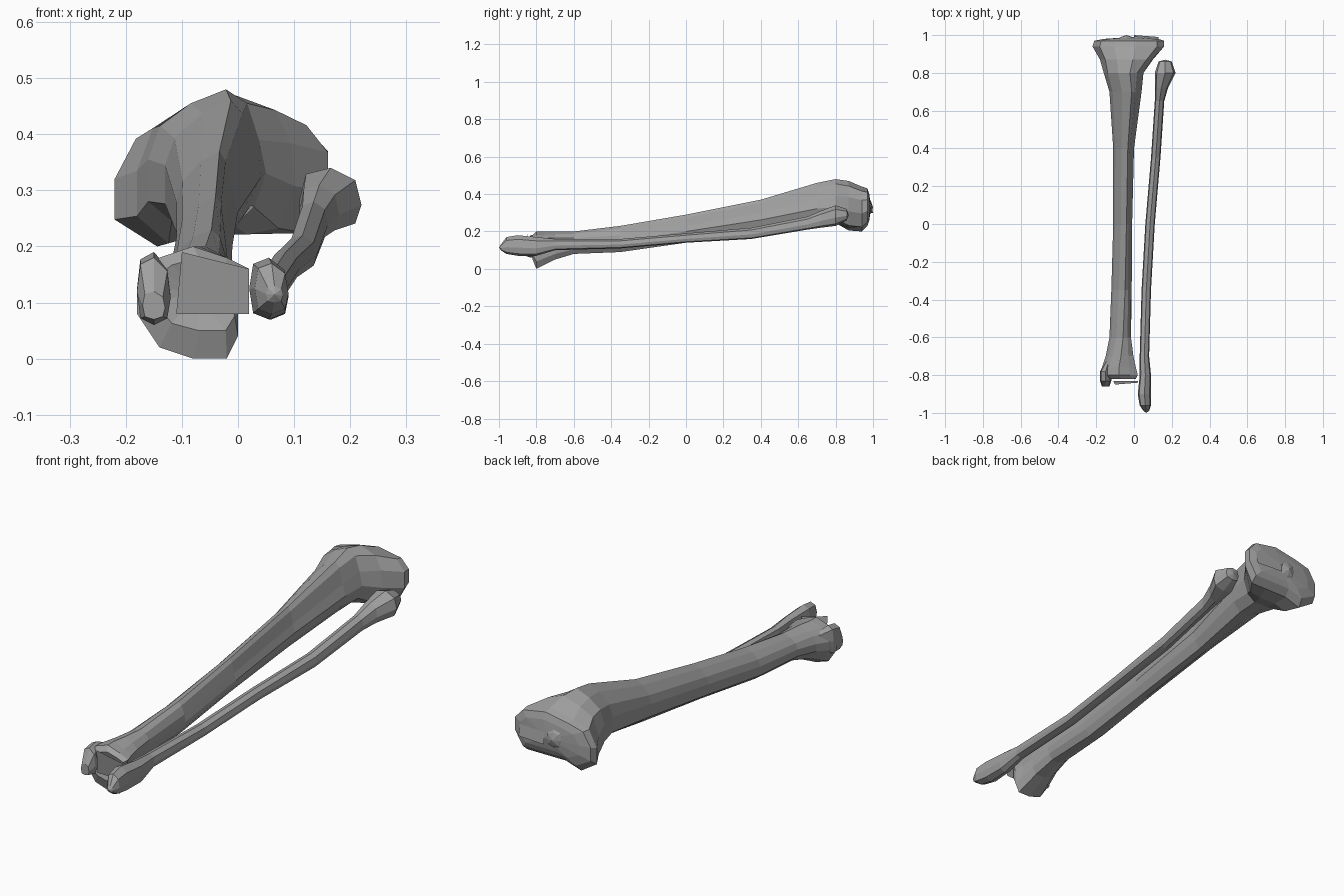
import bpy
import bmesh
from mathutils import Vector

cube = bpy.data.objects.get("Cube")
if cube:
    bpy.data.objects.remove(cube, do_unlink=True)

bone = bpy.data.materials.new("bone grey")
bone.use_nodes = True
grey = (.35, .35, .35, 1)
bone.diffuse_color = grey
bone.node_tree.nodes["Principled BSDF"].inputs["Base Color"].default_value = grey

# Cross-sections in a unit box, counted from the front crest round the inner side
SHAFT = [(.7, 1), (.4, .9), (.1, .7), (0, .5), (0, .2), (.2, .1),
         (.4, 0), (.7, 0), (.9, .2), (1, .4), (.9, .6), (.8, .9)]
HEAD = [(.6, 1), (.3, .9), (.1, .8), (0, .5), (0, .2), (.2, 0),
        (.4, .1), (.7, .1), (.9, .1), (1, .4), (1, .7), (.9, .9)]
ANKLE = [(.5, 1), (.2, .9), (.1, .8), (0, .6), (0, .4), (.2, .1),
         (.5, 0), (.8, 0), (.9, .2), (.9, .5), (1, .8), (.8, .9)]
SLIM = [(.1, .9), (.5, 1), (.9, .8), (1, .4), (.9, .1), (.5, 0), (.1, .1), (0, .5)]


def blend(first, second, amount):
    """Mix two cross-sections point by point."""
    return [Vector(p).lerp(Vector(q), amount) for p, q in zip(first, second)]


def finish(name, bm):
    """Turn the built faces into a named object with the bone colour."""
    bmesh.ops.recalc_face_normals(bm, faces=bm.faces)
    mesh = bpy.data.meshes.new(name)
    bm.to_mesh(mesh)
    bm.free()
    mesh.materials.append(bone)
    obj = bpy.data.objects.new(name, mesh)
    bpy.context.scene.collection.objects.link(obj)


def add_ring(bm, section, y, left, right, low, high):
    """Place one cross-section in the box given by its sides."""
    return [bm.verts.new((left + (right - left) * u, y, low + (high - low) * v))
            for u, v in section]


def add_cap(bm, ring, push):
    """Close a ring with a fan around a centre moved along the bone."""
    centre = sum((vert.co for vert in ring), Vector()) / len(ring)
    centre.y += push
    hub = bm.verts.new(centre)
    for vert, following in zip(ring, ring[1:] + ring[:1]):
        bm.faces.new((vert, following, hub))


def loft(name, stations, start_push, end_push):
    """Join a run of stations, each a cross-section followed by its box."""
    bm = bmesh.new()
    rings = [add_ring(bm, *station) for station in stations]
    for ring, after in zip(rings, rings[1:]):
        turned, after_turned = ring[1:] + ring[:1], after[1:] + after[:1]
        for corners in zip(ring, turned, after_turned, after):
            bm.faces.new(corners)
    add_cap(bm, rings[0], start_push)
    add_cap(bm, rings[-1], end_push)
    finish(name, bm)


def plate(name, *corners):
    """Make one thin flat face."""
    bm = bmesh.new()
    bm.faces.new([bm.verts.new(corner) for corner in corners])
    finish(name, bm)


# Shin bone, from the ankle end to the knee end
loft("shin_bone", [
    (ANKLE, -.82, -.15, .01, .05, .18),
    (ANKLE, -.8, -.18, .02, 0, .2),
    (ANKLE, -.76, -.17, .01, .02, .2),
    (blend(SHAFT, ANKLE, .8), -.7, -.15, 0, .05, .2),
    (blend(SHAFT, ANKLE, .5), -.6, -.13, -.01, .08, .2),
    (blend(SHAFT, ANKLE, .2), -.35, -.12, -.01, .09, .23),
    (SHAFT, 0, -.11, -.01, .14, .29),
    (SHAFT, .4, -.11, 0, .19, .37),
    (blend(SHAFT, HEAD, .1), .7, -.13, .04, .23, .46),
    (blend(SHAFT, HEAD, .4), .8, -.16, .05, .23, .48),
    (blend(SHAFT, HEAD, .8), .87, -.18, .1, .2, .47),
    (HEAD, .94, -.22, .16, .2, .44),
    (HEAD, .97, -.21, .16, .23, .43),
    (HEAD, .98, -.16, .13, .26, .4),
], start_push=.02, end_push=.01)

# Inner ankle knob
loft("inner_ankle_knob", [
    (SLIM, -.73, -.15, -.12, .1, .17),
    (SLIM, -.78, -.18, -.12, .06, .19),
    (SLIM, -.83, -.18, -.12, .06, .18),
    (SLIM, -.86, -.17, -.13, .07, .12),
], start_push=0, end_push=0)

# Calf bone, from the outer ankle knob to its head
loft("calf_bone", [
    (SLIM, -.99, .05, .08, .1, .13),
    (SLIM, -.96, .03, .09, .08, .17),
    (SLIM, -.9, .02, .09, .07, .18),
    (SLIM, -.8, .03, .09, .07, .17),
    (SLIM, -.7, .03, .08, .1, .16),
    (SLIM, -.35, .04, .09, .11, .16),
    (SLIM, 0, .06, .11, .14, .19),
    (SLIM, .35, .09, .14, .16, .22),
    (SLIM, .65, .11, .16, .21, .28),
    (SLIM, .72, .11, .18, .22, .31),
    (SLIM, .8, .11, .22, .23, .34),
    (SLIM, .86, .13, .2, .26, .32),
], start_push=-.01, end_push=.01)

# Low ridge between the knee joint surfaces
loft("knee_ridge", [
    (SLIM, .97, -.1, .02, .27, .39),
    (SLIM, .99, -.07, -.01, .3, .36),
], start_push=0, end_push=.01)

# Thin joint surfaces
plate("ankle_joint_plate", (-.11, -.83, .08), (.02, -.83, .08),
      (.02, -.84, .16), (-.1, -.85, .19))
plate("knee_joint_plate", (0, 1, .3), (.13, .99, .3), (.13, .98, .35), (0, .99, .35))
